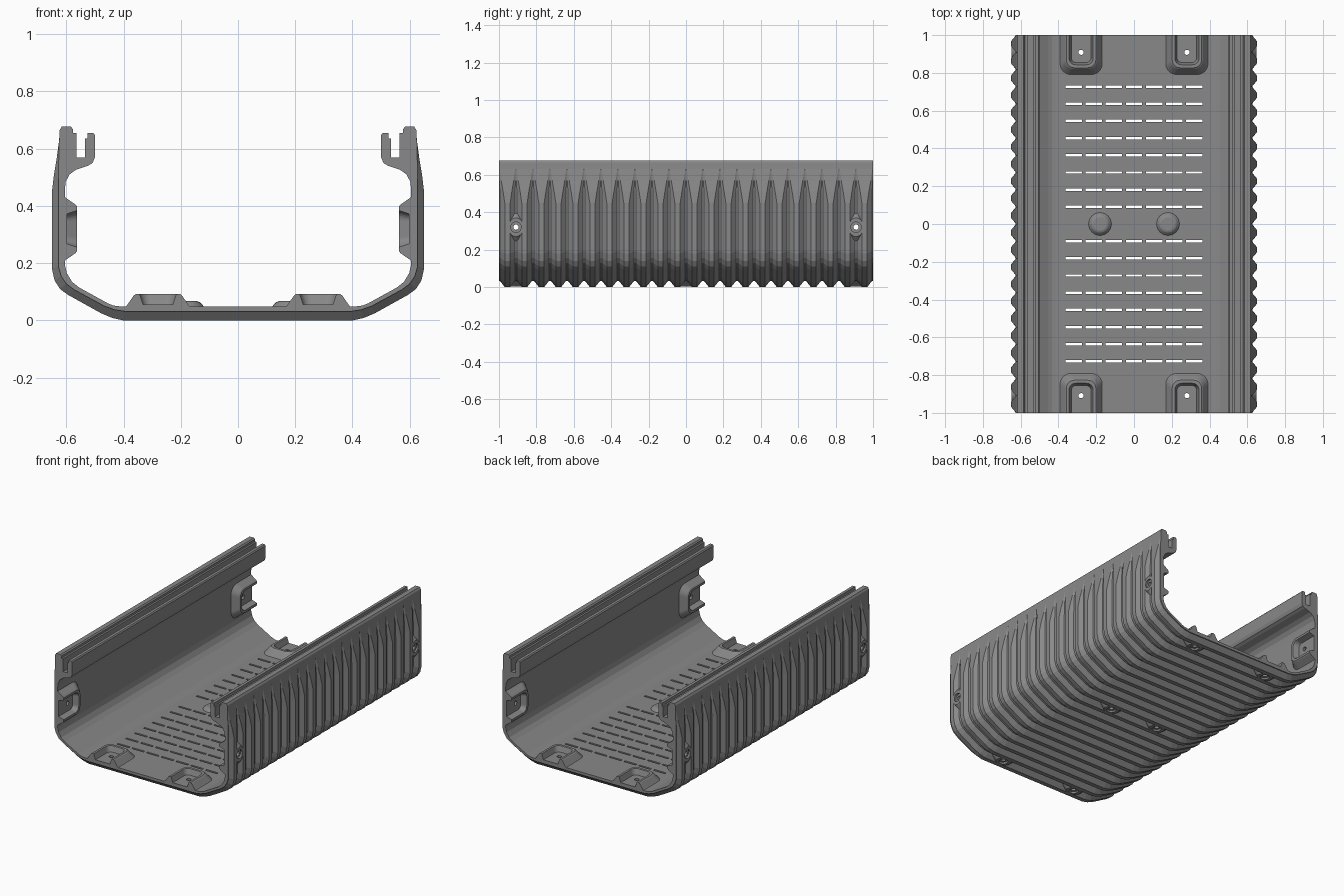
import bpy
import bmesh
from math import sin, cos, pi, hypot

if "Cube" in bpy.data.objects:
    bpy.data.objects.remove(bpy.data.objects["Cube"], do_unlink=True)

GREY = (0.25, 0.25, 0.25, 1.0)
mat = bpy.data.materials.new("matte grey")
mat.use_nodes = True
mat.diffuse_color = GREY
mat.node_tree.nodes["Principled BSDF"].inputs["Base Color"].default_value = GREY

PITCH = 1 / 11          # ridge spacing
DASH = 0.1065           # vent slot spacing
SCREW = 10 * PITCH      # screw distance from the middle
SIDES = (-1, 1)
parts = []


def make(name, bm):
    bmesh.ops.recalc_face_normals(bm, faces=bm.faces)
    mesh = bpy.data.meshes.new(name)
    bm.to_mesh(mesh)
    bm.free()
    mesh.materials.append(mat)
    obj = bpy.data.objects.new(name, mesh)
    bpy.context.collection.objects.link(obj)
    parts.append(obj)


def add_rings(bm, loops):
    return [[bm.verts.new(p) for p in loop] for loop in loops]


def bridge(bm, a, b, closed=True):
    n = len(a)
    for i in range(n if closed else n - 1):
        j = (i + 1) % n
        bm.faces.new((a[i], a[j], b[j], b[i]))


def ellipse(ra, rb, h, place, n=24):
    return [place(ra * cos(2 * pi * i / n), rb * sin(2 * pi * i / n), h) for i in range(n)]


# Local frames: h is height above the ground, or distance in from the side
def floor_end(sx, sy):
    return lambda a, b, h: (sx * 0.28 + a, sy * (1 - b), h)


def wall_end(sx, sy):
    return lambda a, b, h: (sx * (0.654 - h), sy * (1 - b), 0.32 + a)


def floor_at(x, y):
    return lambda a, b, h: (x + a, y + b, h)


def wall_at(sx, y):
    return lambda a, b, h: (sx * (0.65 - h), y + b, 0.32 + a)


# Shell: floor columns at slot and screw edges, then the outer wall
# as pairs of ridge and groove points (x, z, groove x, groove z)
FLOOR = [.0435, .063, .15, .1695, .21, .25, .2565, .276, .31, .363]
OUTER = [(.40, 0, .39, .031), (.44, .009, .43, .037), (.48, .026, .467, .05),
         (.595, .09, .572, .107), (.622, .11, .60, .128), (.641, .14, .618, .155),
         (.65, .18, .628, .19), (.65, .29, .628, .29), (.65, .35, .628, .35),
         (.65, .45, .628, .45), (.643, .51, .628, .51), (.633, .57, .626, .57),
         (.625, .63, .6245, .63), (.623, .665, .623, .665)]
# Slotted rail along the top, then down the inside of the wall
INNER = [(.616, .677), (.584, .677), (.577, .669), (.577, .655), (.565, .655), (.565, .57),
         (.535, .57), (.535, .635), (.525, .635), (.525, .655), (.506, .655), (.5, .648),
         (.5, .57), (.508, .55), (.525, .54), (.565, .527), (.588, .511), (.602, .485),
         (.605, .455), (.605, .35), (.605, .29), (.605, .195), (.598, .165), (.58, .135),
         (.555, .115), (.455, .06), (.435, .052), (.41, .049)]
OUTSIDE = [(x, 0, x, .031) for x in FLOOR] + OUTER
INSIDE = INNER + [(x, .049) for x in reversed(FLOOR)]
HALF = len(OUTSIDE) + len(INSIDE)


def shell_ring(n, sign, ridge):
    half = []
    for px, pz, vx, vz in OUTSIDE:
        d = min(1, hypot(px - vx, pz - vz) / 0.022)
        y = n * PITCH + sign * ((.003 + .028 * d) if ridge else (.001 + .0055 * d))
        half.append((px, y, pz) if ridge else (vx, y, vz))
    y = n * PITCH + sign * (.031 if ridge else .0065)
    half += [(x, y, z) for x, z in INSIDE]
    return half + [(-x, y, z) for x, y, z in reversed(half)]


def is_slot(n, x, z):
    return (1 <= abs(n) <= 8 and z < .06 and abs(x) < .363
            and abs(x - DASH * round(x / DASH)) < .0435)


def is_screw(n, x, z):
    on_floor = z < .06 and abs(abs(x) - (.18 if n == 0 else .28)) < .03
    on_wall = n != 0 and abs(x) > .6 and abs(z - .32) < .03
    return n in (-10, 0, 10) and (on_floor or on_wall)


rows = []
for n in range(-11, 12):
    steps = [(-1, True), (-1, False), (1, False), (1, True)]
    if n == -11:
        steps = [(0, False)] + steps[2:]
    elif n == 11:
        steps = steps[:2] + [(0, False)]
    rows += [(n, sign, ridge) for sign, ridge in steps]

bm = bmesh.new()
rings = add_rings(bm, [shell_ring(*row) for row in rows])
total = 2 * HALF
for k in range(len(rows) - 1):
    a, b = rings[k], rings[k + 1]
    n = rows[k][0]
    same_groove = n == rows[k + 1][0]
    groove_floor = same_groove and not rows[k][2] and not rows[k + 1][2]
    mids = [(a[i].co + a[(i + 1) % total].co) / 2 for i in range(total)]
    slots = [groove_floor and is_slot(n, m.x, m.z) for m in mids]
    for i in range(total):
        j = (i + 1) % total
        if slots[i]:
            # Slot walls joining the outside to the inside
            if mids[i].z < .04:
                p, q = (HALF - 1 - i) % total, (HALF - 1 - j) % total
                for r in (a, b):
                    bm.faces.new((r[i], r[j], r[q], r[p]))
                if not slots[i - 1]:
                    bm.faces.new((a[i], b[i], b[p], a[p]))
                if not slots[j]:
                    bm.faces.new((a[j], b[j], b[q], a[q]))
        elif not (same_groove and is_screw(n, mids[i].x, mids[i].z)):
            bm.faces.new((a[i], a[j], b[j], b[i]))
bm.faces.new(rings[0])
bm.faces.new(rings[-1])
make("ribbed_shell", bm)

# Outer screw seats bridging the grooves, with countersunk holes
screws = [floor_at(sx * 0.28, sy * SCREW) for sx in SIDES for sy in SIDES]
screws += [floor_at(sx * 0.18, 0) for sx in SIDES]
screws += [wall_at(sx, sy * SCREW) for sx in SIDES for sy in SIDES]
SEAT = [(.09, .046, .035), (.05, .04, .002), (.028, .028, .002),
        (.028, .028, .014), (.014, .014, .014), (.014, .014, .05)]
for i, place in enumerate(screws):
    bm = bmesh.new()
    loops = add_rings(bm, [ellipse(ra, rb, h, place) for ra, rb, h in SEAT])
    for k in range(len(loops)):
        bridge(bm, loops[k - 1], loops[k])
    make(f"screw_seat_{i + 1}", bm)


# Inner mounting bosses: a U-shaped rim around a pocket open to the end
def u_loop(w, depth, r, h, place):
    pts = [(w, 0)]
    for k in range(7):
        t = pi / 2 * k / 6
        pts.append((w - r + r * cos(t), depth - r + r * sin(t)))
    pts += [(-a, b) for a, b in reversed(pts)]
    return [place(a, b, h) for a, b in pts]


def hole_loop(h, place, n=16):
    angles = [-pi / 3 + 5 * pi / 3 * i / (n - 1) for i in range(n)]
    return [place(.014 * cos(t), 1 - SCREW + .014 * sin(t), h) for t in angles]


BOSS = [(.118, .215, .06, .042), (.108, .205, .055, .053), (.085, .18, .045, .086),
        (.078, .173, .042, .092), (.064, .157, .035, .092), (.052, .145, .025, .056)]
for frame, label in ((floor_end, "floor_boss"), (wall_end, "wall_boss")):
    for sx in SIDES:
        for sy in SIDES:
            place = frame(sx, sy)
            bm = bmesh.new()
            us = add_rings(bm, [u_loop(*row, place) for row in BOSS])
            top, bottom = add_rings(bm, [hole_loop(h, place) for h in (.056, .042)])
            for a, b in zip(us, us[1:]):
                bridge(bm, a, b, closed=False)
            bm.faces.new([u[0] for u in us] + [u[-1] for u in reversed(us)])
            bridge(bm, us[-1], top)
            bridge(bm, top, bottom)
            bridge(bm, bottom, us[0])
            make(f"{label}_{'left' if sx > 0 else 'right'}_"
                 f"{'back' if sy > 0 else 'front'}", bm)

# Round bumps covering the middle screws
for sx in SIDES:
    bm = bmesh.new()
    loops = add_rings(bm, [ellipse(r, r, h, floor_at(sx * 0.18, 0)) for r, h in
                           ((.064, .045), (.058, .052), (.046, .064), (.036, .068))])
    for a, b in zip(loops, loops[1:]):
        bridge(bm, a, b)
    bm.faces.new(loops[0])
    bm.faces.new(loops[-1])
    make("floor_bump_" + ("left" if sx > 0 else "right"), bm)

# Smooth shading with crisp edges
for obj in bpy.context.view_layer.objects:
    obj.select_set(obj in parts)
bpy.context.view_layer.objects.active = parts[0]
bpy.ops.object.shade_smooth_by_angle(angle=0.5)
